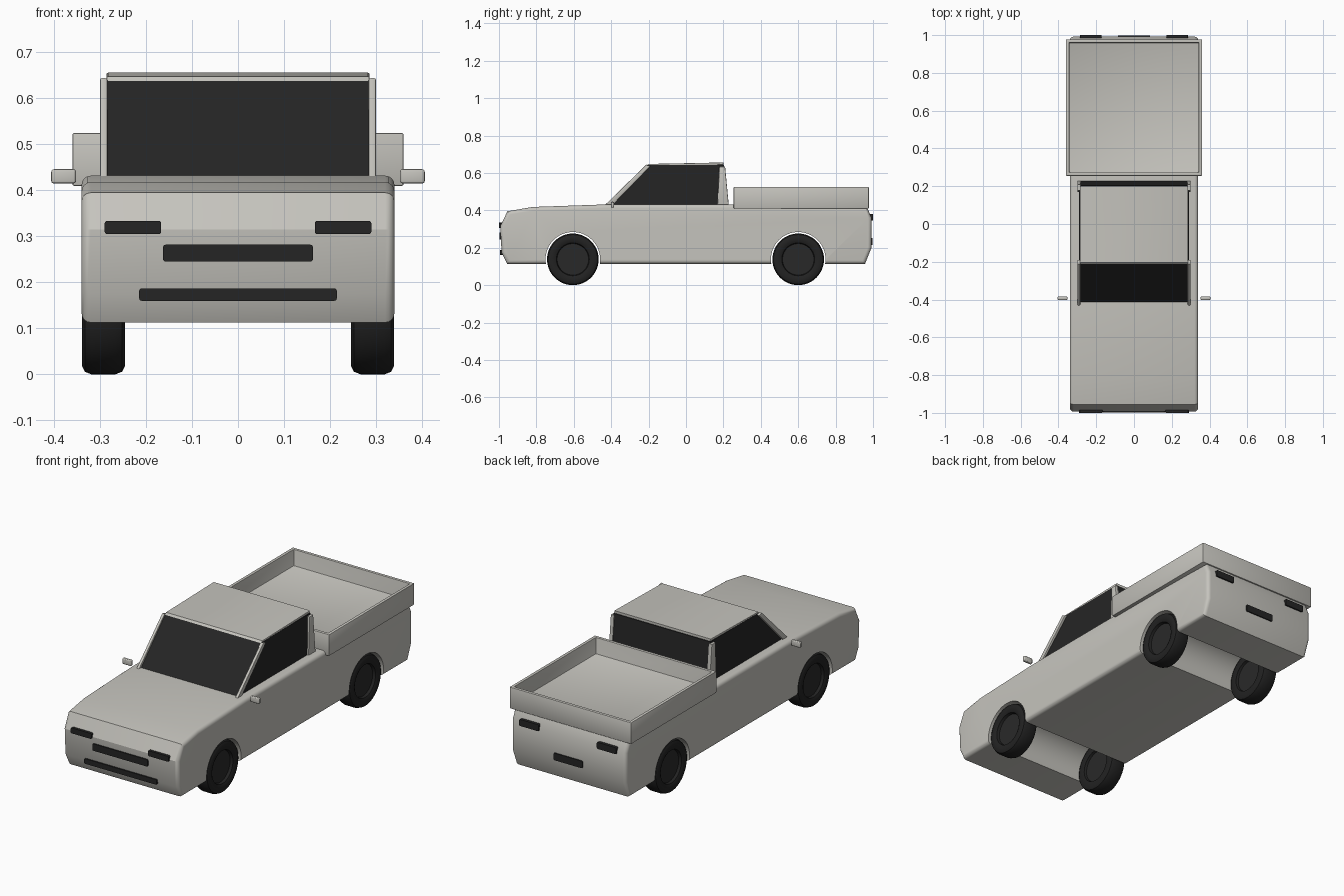
import bpy, bmesh, math
from mathutils import Matrix, Vector

if "Cube" in bpy.data.objects:
    bpy.data.objects.remove(bpy.data.objects["Cube"])


def material(name, rgb):
    m = bpy.data.materials.new(name)
    m.diffuse_color = (*rgb, 1)
    m.use_nodes = True
    m.node_tree.nodes["Principled BSDF"].inputs["Base Color"].default_value = m.diffuse_color
    return m


PAINT = material("warm_grey_paint", (0.56, 0.55, 0.51))
GLASS = material("dark_glass", (0.018, 0.018, 0.018))
RUBBER = material("black_rubber", (0.016, 0.016, 0.016))
HUB = material("dark_hub", (0.022, 0.022, 0.022))


def finish(bm, name, *mats, angle=25):
    bmesh.ops.recalc_face_normals(bm, faces=bm.faces)
    mesh = bpy.data.meshes.new(name)
    bm.to_mesh(mesh)
    bm.free()
    ob = bpy.data.objects.new(name, mesh)
    bpy.context.collection.objects.link(ob)
    for m in mats:
        mesh.materials.append(m)
    smooth(ob, angle)
    return ob


def smooth(ob, angle=25):
    bpy.ops.object.select_all(action='DESELECT')
    ob.select_set(True)
    bpy.context.view_layer.objects.active = ob
    bpy.ops.object.shade_smooth_by_angle(angle=math.radians(angle))


def bevel(bm, edges, width, segments):
    bmesh.ops.bevel(bm, geom=list(edges), offset=width, offset_type='OFFSET',
                    segments=segments, profile=0.5, affect='EDGES', clamp_overlap=True)


def prism(name, profile, x0, x1, mat, width=0.0, segments=2):
    """Extrude a side profile (y, z) from x0 to x1 and round its two rims."""
    bm = bmesh.new()
    face = bm.faces.new([bm.verts.new((x0, y, z)) for y, z in profile])
    ext = bmesh.ops.extrude_face_region(bm, geom=[face])
    bmesh.ops.translate(bm, vec=(x1 - x0, 0, 0),
                        verts=[v for v in ext['geom'] if isinstance(v, bmesh.types.BMVert)])
    if width:
        rims = [e for e in bm.edges if abs(e.verts[0].co.x - e.verts[1].co.x) < 1e-5]
        bevel(bm, rims, width, segments)
    return finish(bm, name, mat)


def box_bm(lo, hi):
    bm = bmesh.new()
    lo, hi = Vector(lo), Vector(hi)
    size = hi - lo
    bmesh.ops.create_cube(bm, size=1, matrix=Matrix.Translation((lo + hi) / 2)
                          @ Matrix.Diagonal((*size, 1)))
    return bm


def box(name, lo, hi, mat, width=0.0):
    bm = box_bm(lo, hi)
    if width:
        bevel(bm, bm.edges, width, 3)
    return finish(bm, name, mat)


def plate(name, x0, x1, z0, z1, y0, y1):
    """Dark trim plate with rounded outline corners."""
    bm = box_bm((x0, y0, z0), (x1, y1, z1))
    corners = [e for e in bm.edges if abs(e.verts[0].co.y - e.verts[1].co.y) > 1e-4]
    bevel(bm, corners, 0.006, 3)
    return finish(bm, name, GLASS)


# Lower body, with round wheel arches cut right through
body = prism("body", [
    (-0.955, 0.113), (-0.986, 0.175), (-0.993, 0.315), (-0.955, 0.395),
    (-0.82, 0.418), (-0.42, 0.432), (0.26, 0.432), (0.97, 0.412),
    (0.992, 0.36), (0.992, 0.2), (0.957, 0.113)], -0.34, 0.34, PAINT, 0.02, 4)
for y in (-0.605, 0.6):
    bm = bmesh.new()
    bmesh.ops.create_cone(bm, cap_ends=True, segments=64, radius1=0.146, radius2=0.146, depth=1,
                          matrix=Matrix.Translation((0, y, 0.138)) @ Matrix.Rotation(math.pi / 2, 4, 'Y'))
    cutter = finish(bm, "arch_cutter", PAINT)
    cutter.hide_render = True
    mod = body.modifiers.new("arch", 'BOOLEAN')
    mod.operation = 'DIFFERENCE'
    mod.object = cutter
    bpy.context.view_layer.objects.active = body
    bpy.ops.object.modifier_apply(modifier=mod.name)
    bpy.data.objects.remove(cutter)
smooth(body)

# Glass cabin: a tapered block
bm = box_bm((-0.292, -0.425, 0.42), (0.292, 0.228, 0.642))
for v in bm.verts:
    if v.co.z > 0.5:
        v.co.x *= 0.286 / 0.292
        v.co.y = -0.205 if v.co.y < 0 else 0.203
finish(bm, "cabin_glass", GLASS)

# Roof panel
prism("roof", [(-0.212, 0.638), (-0.203, 0.648), (0.2, 0.656), (0.2, 0.643)],
      -0.286, 0.286, PAINT, 0.004, 2)

# Cargo tray: box with its top inset and pushed down
bm = box_bm((-0.36, 0.255, 0.41), (0.36, 0.978, 0.525))
top = max(bm.faces, key=lambda f: f.calc_center_median().z)
bmesh.ops.inset_region(bm, faces=[top], thickness=0.025)
ext = bmesh.ops.extrude_face_region(bm, geom=[top])
bmesh.ops.translate(bm, vec=(0, 0, -0.088),
                    verts=[v for v in ext['geom'] if isinstance(v, bmesh.types.BMVert)])
if top.is_valid:
    bm.faces.remove(top)
bevel(bm, [e for e in bm.edges if e.calc_face_angle(0) > 1], 0.004, 2)
finish(bm, "cargo_tray", PAINT)

for side, s in (("left", -1), ("right", 1)):
    # Cabin pillars
    prism(f"front_pillar_{side}", [(-0.437, 0.425), (-0.397, 0.425), (-0.19, 0.636), (-0.213, 0.644)],
          s * 0.284, s * 0.3, PAINT, 0.004, 2)
    prism(f"rear_pillar_{side}", [(0.168, 0.425), (0.229, 0.425), (0.209, 0.634), (0.178, 0.634)],
          s * 0.28, s * 0.3, PAINT, 0.004, 2)

    # Door mirrors
    x0, x1 = sorted((s * 0.352, s * 0.406))
    box(f"mirror_{side}", (x0, -0.402, 0.415), (x1, -0.384, 0.446), PAINT, 0.006)

    # Lamps
    x0, x1 = sorted((s * 0.167, s * 0.29))
    plate(f"headlight_{side}", x0, x1, 0.305, 0.334, -1.0, -0.985)
    x0, x1 = sorted((s * 0.172, s * 0.287))
    plate(f"tail_light_{side}", x0, x1, 0.345, 0.38, 0.982, 1.0)

    # Wheels: a turned profile (radius, x) with a sunken hub
    for end, y in (("front", -0.605), ("rear", 0.6)):
        bm = bmesh.new()
        prof = [(0, 0.318), (0.084, 0.318), (0.088, 0.332), (0.1, 0.338), (0.12, 0.339),
                (0.132, 0.333), (0.138, 0.318), (0.138, 0.267), (0.132, 0.252), (0.12, 0.246),
                (0.088, 0.25), (0.084, 0.262), (0, 0.262)]
        vs = [bm.verts.new((s * x, y, 0.138 + r)) for r, x in prof]
        es = [bm.edges.new(p) for p in zip(vs, vs[1:])]
        bmesh.ops.spin(bm, geom=vs + es, cent=(0, y, 0.138), axis=(1, 0, 0),
                       angle=math.tau, steps=48, use_merge=True)
        bmesh.ops.remove_doubles(bm, verts=bm.verts, dist=1e-5)
        for f in bm.faces:
            c = f.calc_center_median()
            f.material_index = int(math.hypot(c.y - y, c.z - 0.138) < 0.0845)
        finish(bm, f"{end}_wheel_{side}", RUBBER, HUB, angle=40)

# Centre trim plates
plate("grille", -0.163, 0.163, 0.245, 0.282, -0.998, -0.984)
plate("lower_intake", -0.215, 0.215, 0.16, 0.187, -0.994, -0.975)
plate("rear_plate", -0.085, 0.085, 0.215, 0.253, 0.988, 0.998)
